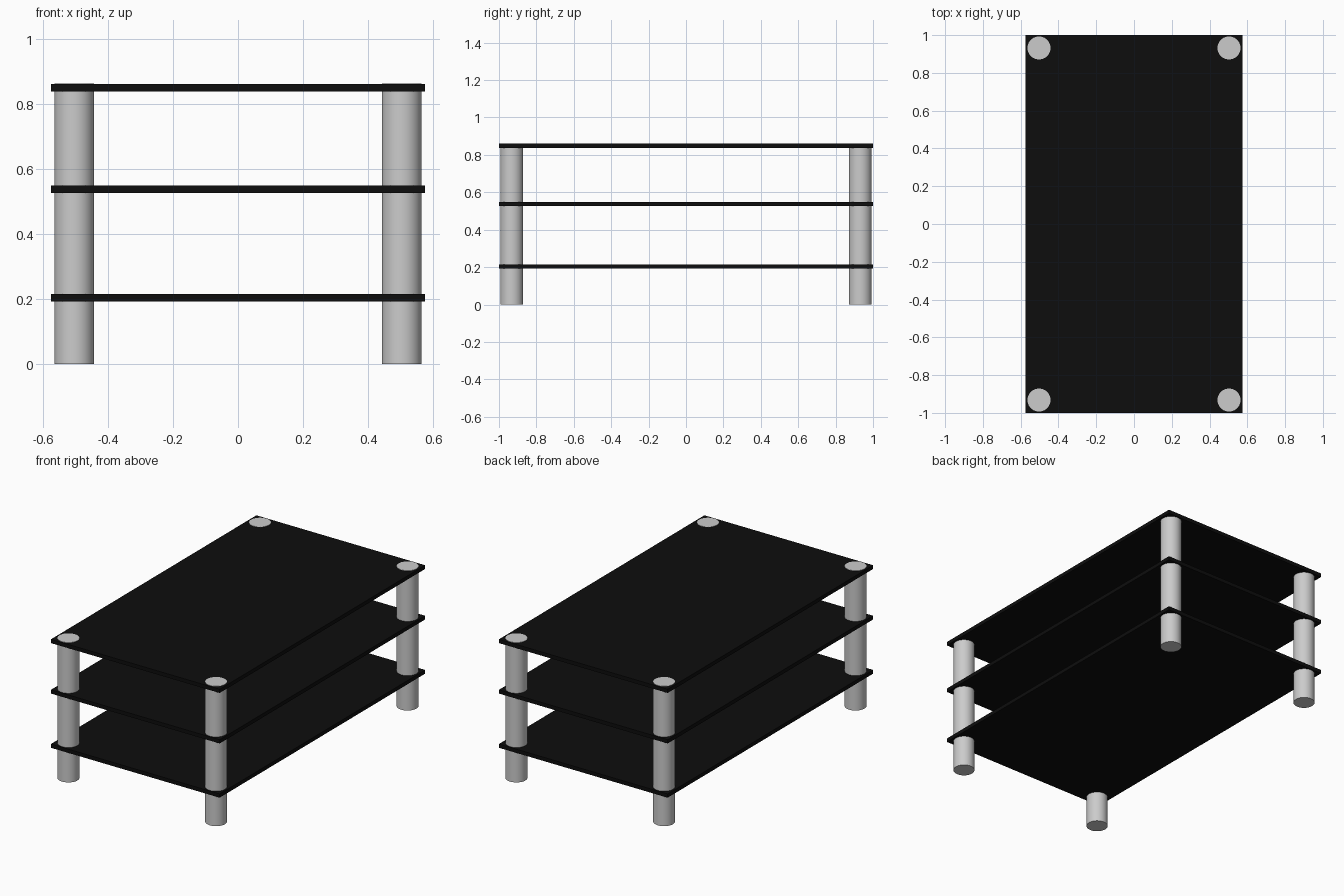
import bpy
import math

if "Cube" in bpy.data.objects:
    bpy.data.objects.remove(bpy.data.objects["Cube"])

SHELF_W, SHELF_D, SHELF_T = 1.15, 2.0, 0.023
SHELF_Z = {"lower": 0.2035, "middle": 0.5375, "top": 0.8485}
LEG_X, LEG_Y, LEG_R, LEG_H = 0.503, 0.932, 0.061, 0.862

black = bpy.data.materials.new("black_glass")
black.diffuse_color = (0.004, 0.004, 0.004, 1)
black.use_nodes = True
black.node_tree.nodes["Principled BSDF"].inputs["Base Color"].default_value = black.diffuse_color

# Three thin rectangular shelves
for name, z in SHELF_Z.items():
    bpy.ops.mesh.primitive_cube_add(size=1, location=(0, 0, z))
    shelf = bpy.context.object
    shelf.name = name + "_shelf"
    shelf.scale = (SHELF_W, SHELF_D, SHELF_T)
    bpy.ops.object.transform_apply(location=False, rotation=False, scale=True)
    shelf.data.materials.append(black)

# Round corner legs passing through all shelves, caps just proud of the top
for side, sx in (("left", -1), ("right", 1)):
    for end, sy in (("front", -1), ("back", 1)):
        bpy.ops.mesh.primitive_cylinder_add(
            vertices=48, radius=LEG_R, depth=LEG_H,
            location=(sx * LEG_X, sy * LEG_Y, LEG_H / 2))
        leg = bpy.context.object
        leg.name = f"{end}_{side}_leg"
        bpy.ops.object.shade_smooth_by_angle(angle=math.radians(30))
